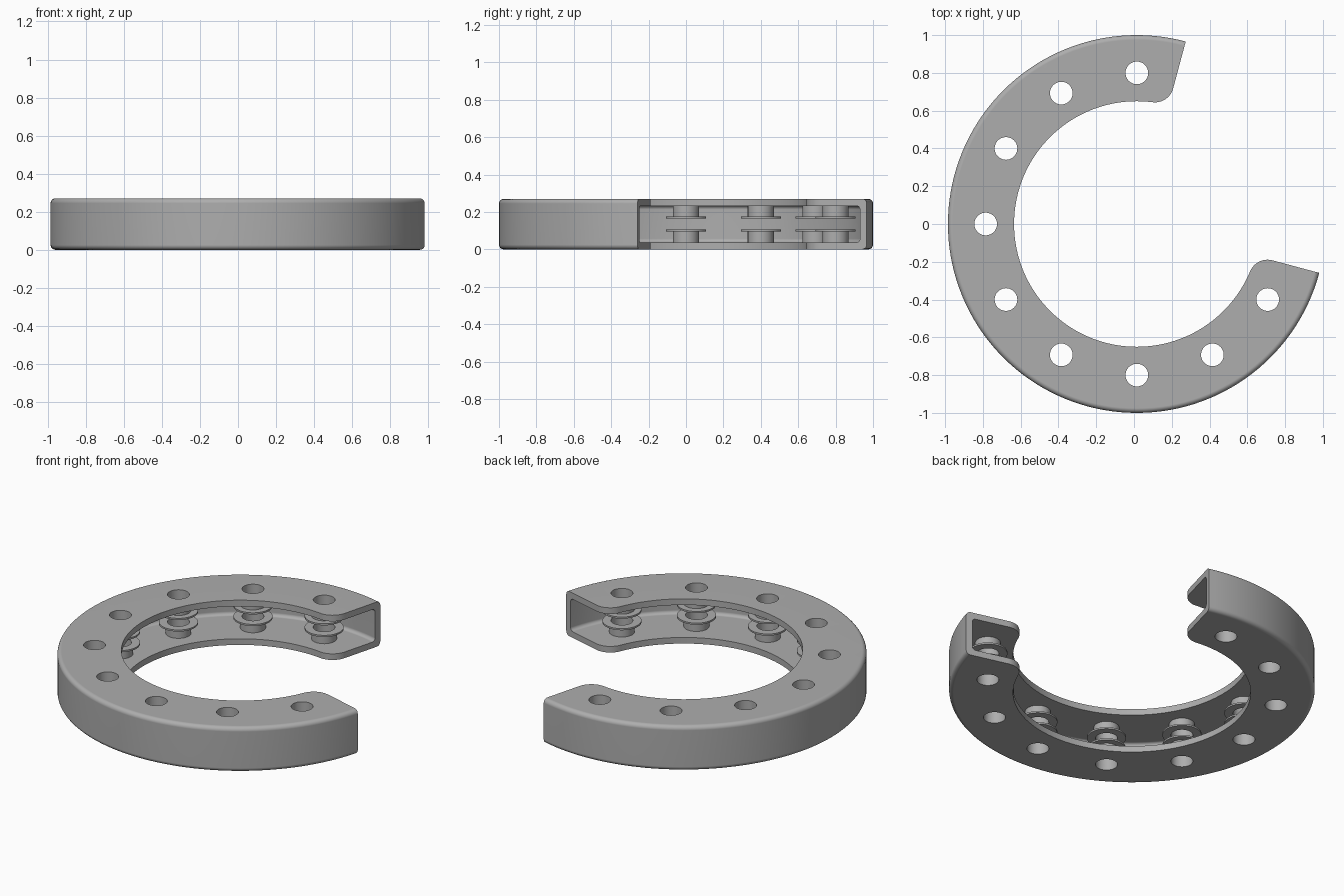
import bpy, bmesh, math
from mathutils import Vector

if "Cube" in bpy.data.objects:
    bpy.data.objects.remove(bpy.data.objects["Cube"])

CX = 0.015                      # ring centre in x
H, T = 0.27, 0.037              # height, wall thickness
R_IN, R_OUT, R_HOLES = 0.65, 1.0, 0.8
A0, A1 = math.radians(75), math.radians(345)
HOLE = 0.06

grey = bpy.data.materials.new("plain_grey")
grey.diffuse_color = (0.42, 0.42, 0.42, 1)
grey.use_nodes = True
grey.node_tree.nodes["Principled BSDF"].inputs["Base Color"].default_value = grey.diffuse_color


def finish(bm, name):
    bmesh.ops.recalc_face_normals(bm, faces=bm.faces)
    me = bpy.data.meshes.new(name)
    bm.to_mesh(me)
    bm.free()
    me.materials.append(grey)
    ob = bpy.data.objects.new(name, me)
    bpy.context.collection.objects.link(ob)
    return ob


def revolve(bm, profile, a0, a1, segs, closed_profile):
    """Sweep an (r, z) profile around z; full turns are closed, arcs are capped."""
    full = abs(a1 - a0 - math.tau) < 1e-6
    rings = []
    for i in range(segs if full else segs + 1):
        a = a0 + (a1 - a0) * i / segs
        rings.append([bm.verts.new((r * math.cos(a), r * math.sin(a), z)) for r, z in profile])
    n = len(profile)
    for i in range(segs):
        p, q = rings[i], rings[(i + 1) % len(rings)]
        for j in range(n if closed_profile else n - 1):
            k = (j + 1) % n
            bm.faces.new((p[j], q[j], q[k], p[k]))
    if not full:
        bm.faces.new(rings[0])
        bm.faces.new(rings[-1])


def prism(bm, pts, z0, z1):
    lo = [bm.verts.new((x, y, z0)) for x, y in pts]
    hi = [bm.verts.new((x, y, z1)) for x, y in pts]
    bm.faces.new(lo)
    bm.faces.new(hi)
    for i in range(len(pts)):
        j = (i + 1) % len(pts)
        bm.faces.new((lo[i], lo[j], hi[j], hi[i]))


def arc(cx, cy, r, a0, a1, n):
    return [(cx + r * math.cos(a0 + (a1 - a0) * i / n),
             cy + r * math.sin(a0 + (a1 - a0) * i / n)) for i in range(n + 1)]


def smooth(ob, angle=30):
    bpy.ops.object.select_all(action='DESELECT')
    ob.select_set(True)
    bpy.context.view_layer.objects.active = ob
    bpy.ops.object.shade_smooth_by_angle(angle=math.radians(angle))


# C-shaped channel, open towards the inside
F, G, Q = 0.025, 0.02, math.pi / 2
profile = [(R_IN, 0)]
profile += arc(R_OUT - F, F, F, -Q, 0, 5)
profile += arc(R_OUT - F, H - F, F, 0, Q, 5)
profile += [(R_IN, H), (R_IN, H - T)]
profile += arc(R_OUT - T - G, H - T - G, G, Q, 0, 4)
profile += arc(R_OUT - T - G, T + G, G, 0, -Q, 4)
profile += [(R_IN, T)]
bm = bmesh.new()
revolve(bm, profile, A0, A1, 108, True)
channel = finish(bm, "channel_ring")
channel.location.x = CX

# Cutters: the nine holes and the rounded inner end corners
hole_angles = [math.radians(a) for a in range(90, 331, 30)]
bm = bmesh.new()
for a in hole_angles:
    prism(bm, arc(R_HOLES * math.cos(a), R_HOLES * math.sin(a), HOLE, 0, math.tau * 47 / 48, 47), -0.1, H + 0.1)
FIL = 0.1
for end, s in ((A0, 1), (A1, -1)):          # s points into the ring
    u = Vector((math.cos(end), math.sin(end)))
    t = Vector((-u.y, u.x)) * s
    rc = R_IN + FIL
    c = u * math.sqrt(rc * rc - FIL * FIL) + t * FIL
    start = -c.normalized()                  # towards inner circle
    stop = -t                                # towards end face
    ang = start.angle(stop)
    side = (stop - start * start.dot(stop)).normalized()
    pts = [c + (start * math.cos(ang * i / 12) + side * math.sin(ang * i / 12)) * FIL for i in range(13)]
    pts += [pts[-1] - t * 0.04, u * 0.58 - t * 0.04, pts[0] + start * 0.05]
    prism(bm, [tuple(p) for p in pts], -0.1, H + 0.1)
cutter = finish(bm, "cutter")
cutter.location.x = CX
cutter.hide_render = True

mod = channel.modifiers.new("cut", 'BOOLEAN')
mod.operation = 'DIFFERENCE'
mod.solver = 'EXACT'
mod.object = cutter
bpy.context.view_layer.objects.active = channel
bpy.ops.object.modifier_apply(modifier="cut")
bpy.data.objects.remove(cutter)
smooth(channel)
wn = channel.modifiers.new("normals", 'WEIGHTED_NORMAL')
wn.keep_sharp = True

# Flanged bosses around each hole, lower and upper
low = [(HOLE, T), (HOLE, 0.105), (0.107, 0.105), (0.107, 0.095), (0.07, 0.095), (0.07, T)]
for label, prof in (("lower", low), ("upper", [(r, H - z) for r, z in low])):
    bm = bmesh.new()
    revolve(bm, prof, 0, math.tau, 48, True)
    first = finish(bm, label + "_flanged_boss")
    smooth(first)
    for i, a in enumerate(hole_angles):
        ob = first
        if i:
            ob = first.copy()
            bpy.context.collection.objects.link(ob)
        ob.location = (CX + R_HOLES * math.cos(a), R_HOLES * math.sin(a), 0)
